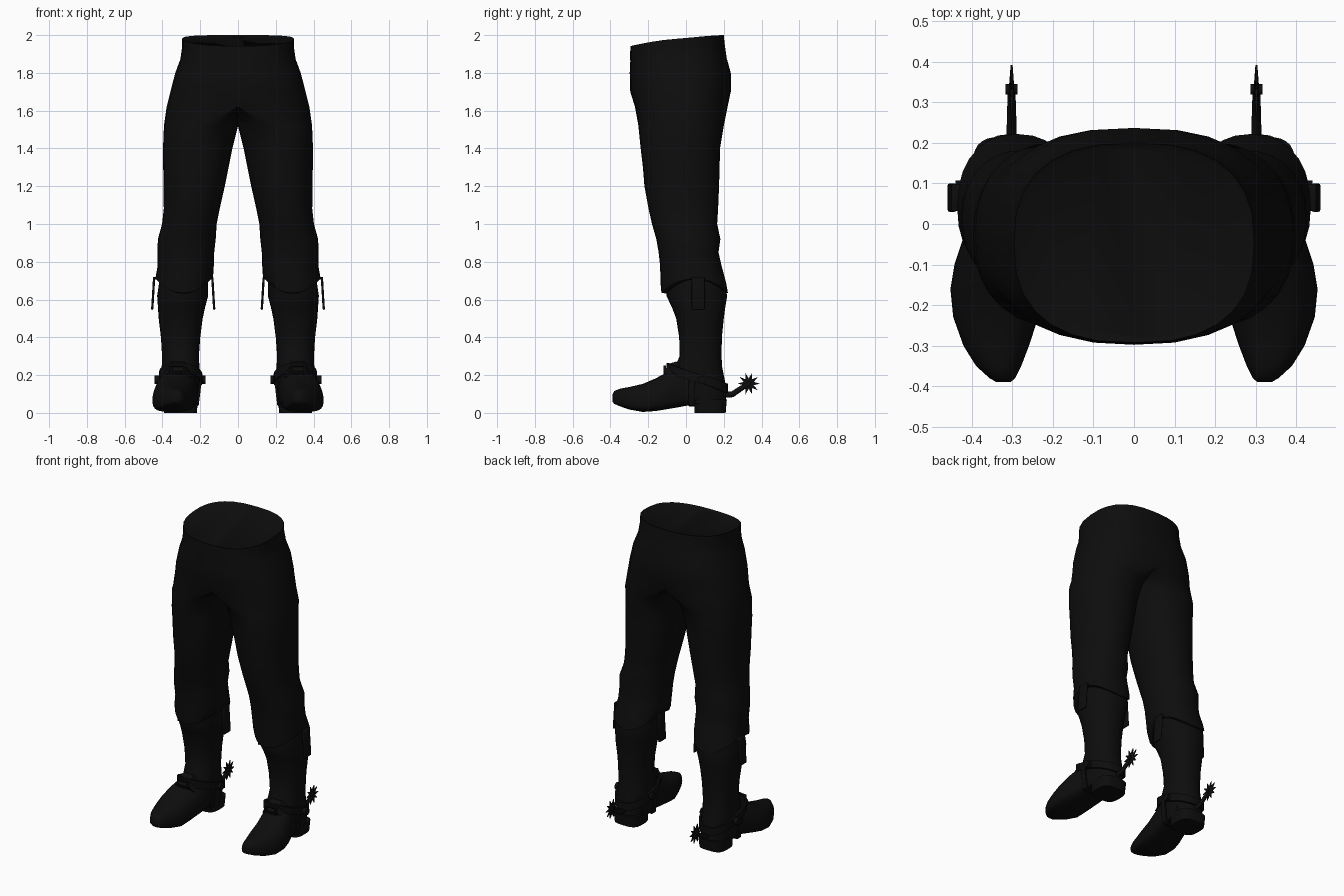
import bpy, bmesh, math
from mathutils import Vector

if "Cube" in bpy.data.objects:
    bpy.data.objects.remove(bpy.data.objects["Cube"])

black = bpy.data.materials.new("soft_black")
black.diffuse_color = (0.004, 0.004, 0.004, 1)
black.use_nodes = True
black.node_tree.nodes["Principled BSDF"].inputs["Base Color"].default_value = black.diffuse_color
N = 28


def finish(name, bm, angle=45):
    """Turn a right-hand bmesh into a mirrored, shaded object."""
    bmesh.ops.recalc_face_normals(bm, faces=bm.faces)
    me = bpy.data.meshes.new(name)
    bm.to_mesh(me)
    bm.free()
    ob = bpy.data.objects.new(name, me)
    bpy.context.collection.objects.link(ob)
    me.materials.append(black)
    mod = ob.modifiers.new("mirror", 'MIRROR')
    mod.use_clip = True
    mod.merge_threshold = 0.0005
    bpy.ops.object.select_all(action='DESELECT')
    ob.select_set(True)
    bpy.context.view_layer.objects.active = ob
    bpy.ops.object.shade_smooth_by_angle(angle=math.radians(angle))
    return ob


def loft(rings, start=True, end=True, closed=False):
    bm = bmesh.new()
    vs = [[bm.verts.new(p) for p in r] for r in rings]
    pairs = list(zip(vs, vs[1:])) + ([(vs[-1], vs[0])] if closed else [])
    for a, b in pairs:
        for i in range(len(a)):
            j = (i + 1) % len(a)
            bm.faces.new((a[i], a[j], b[j], b[i]))
    if start and not closed:
        bm.faces.new(vs[0])
    if end and not closed:
        bm.faces.new(vs[-1])
    return bm


def power(v, p):
    return math.copysign(abs(v) ** p, v)


def angles():
    return [(math.cos(2 * math.pi * i / N), math.sin(2 * math.pi * i / N)) for i in range(N)]


def oval(z, x0, x1, y0, y1, p=0.9, lift=0.0):
    """Horizontal ring between x0..x1, y0..y1; lift raises its left and right sides."""
    return [Vector(((x0 + x1) / 2 + (x1 - x0) / 2 * power(c, p),
                    (y0 + y1) / 2 + (y1 - y0) / 2 * power(s, p), z + lift * c * c))
            for c, s in angles()]


def half(z, x1, y0, y1, tilt=0.0):
    """Half ring of the hips, flat on the middle plane; tilt lowers the front."""
    pts = []
    for c, s in angles():
        y = (y0 + y1) / 2 + (y1 - y0) / 2 * power(s, 0.8)
        x = x1 * power(c, 0.8) if c > 1e-6 else 0.0
        pts.append(Vector((x, y, z - tilt * ((1 - s) / 2) ** 1.6)))
    return pts


def box(name, centre, size, bevel=0.004, lean=0.0):
    bm = bmesh.new()
    bmesh.ops.create_cube(bm, size=1)
    for v in bm.verts:
        v.co = Vector([v.co[k] * size[k] + centre[k] for k in range(3)])
        v.co.x -= lean * (v.co.z - centre[2])
    bmesh.ops.bevel(bm, geom=bm.edges[:], offset=bevel, segments=2, affect='EDGES', profile=0.5)
    return finish(name, bm)


def disc(name, centre, radius, depth, sides=12):
    """Short cylinder lying along x."""
    ring = [(radius * math.cos(2 * math.pi * i / sides), radius * math.sin(2 * math.pi * i / sides))
            for i in range(sides)]
    bm = loft([[Vector((centre[0] + d, centre[1] + a, centre[2] + b)) for a, b in ring]
               for d in (-depth / 2, depth / 2)])
    return finish(name, bm)


# Trousers: closed waist, hips, then the leg down to a scalloped hem
rim = half(2.0, 0.297, -0.293, 0.20, 0.058)
inner = [Vector((p.x * 0.95, -0.045 + (p.y + 0.045) * 0.95, p.z - 0.008)) for p in rim]
trousers = [inner, rim,
            half(1.95, 0.296, -0.296, 0.205, 0.045), half(1.88, 0.305, -0.295, 0.215, 0.02),
            half(1.80, 0.332, -0.298, 0.237), half(1.70, 0.358, -0.295, 0.237),
            half(1.62, 0.378, -0.27, 0.22)]
leg_sections = [(1.52, 0.0, 0.392, -0.252, 0.20), (1.40, 0.03, 0.397, -0.24, 0.18),
                (1.30, 0.05, 0.396, -0.228, 0.178), (1.20, 0.07, 0.394, -0.22, 0.175),
                (1.08, 0.097, 0.393, -0.198, 0.17), (1.00, 0.113, 0.402, -0.18, 0.165),
                (0.92, 0.118, 0.424, -0.157, 0.182), (0.85, 0.126, 0.427, -0.145, 0.172),
                (0.78, 0.128, 0.425, -0.137, 0.188)]
trousers += [oval(*s) for s in leg_sections]
trousers += [oval(0.69, 0.132, 0.436, -0.135, 0.212, lift=0.03),
             oval(0.635, 0.140, 0.436, -0.13, 0.222, lift=0.075),
             oval(0.632, 0.155, 0.420, -0.10, 0.205, lift=0.075)]
bm = loft(trousers, True, False)
bmesh.ops.delete(bm, geom=[f for f in bm.faces if all(v.co.x < 1e-5 for v in f.verts)],
                 context='FACES')
finish("trousers", bm, 60)

# Boot shaft
shaft = [(0.74, 0.16, 0.41, -0.09, 0.19), (0.62, 0.158, 0.428, -0.104, 0.218),
         (0.56, 0.174, 0.424, -0.075, 0.208), (0.50, 0.187, 0.420, -0.052, 0.20),
         (0.40, 0.20, 0.408, -0.036, 0.19), (0.30, 0.207, 0.402, -0.034, 0.188),
         (0.24, 0.204, 0.404, -0.06, 0.192), (0.16, 0.204, 0.405, -0.06, 0.208),
         (0.05, 0.215, 0.395, -0.05, 0.212)]
finish("boot_shaft", loft([oval(*s) for s in shaft]), 60)

# Boot foot: sections along y as (y, x centre, half width, bottom, top)
foot = [(0.14, 0.303, 0.088, 0.05, 0.19), (0.04, 0.307, 0.098, 0.045, 0.235),
        (-0.04, 0.318, 0.105, 0.03, 0.245), (-0.10, 0.332, 0.111, 0.02, 0.215),
        (-0.16, 0.341, 0.112, 0.01, 0.183), (-0.23, 0.341, 0.105, 0.005, 0.153),
        (-0.30, 0.340, 0.081, 0.018, 0.137), (-0.35, 0.334, 0.056, 0.035, 0.128),
        (-0.38, 0.325, 0.032, 0.048, 0.116), (-0.39, 0.322, 0.018, 0.06, 0.095)]
rings = []
for y, xc, w, z0, z1 in foot:
    rings.append([Vector((xc + w * power(c, 0.75), y,
                          z0 + (z1 - z0) * (0.35 + (0.65 * power(s, 1.0) if s > 0
                                                    else 0.35 * power(s, 0.45)))))
                  for c, s in angles()])
finish("boot_foot", loft(rings), 60)

# Stacked heel
finish("heel", loft([oval(0.07, 0.212, 0.398, 0.045, 0.216, 0.6),
                     oval(0.0, 0.218, 0.392, 0.045, 0.21, 0.6)]))

# Spur strap: tilted band from the instep round to the heel
strap = []
for c, s in angles():
    x, y = 0.303 + 0.114 * power(c, 0.85), 0.06 + 0.162 * power(s, 0.85)
    z = 0.185 - 0.055 * s
    if s < 0:
        x += 0.012 * -s
    dx, dy = 0.012 * c, 0.012 * s
    strap.append([Vector((x, y, z - 0.024)), Vector((x, y, z + 0.024)),
                  Vector((x - dx, y - dy, z + 0.024)), Vector((x - dx, y - dy, z - 0.024))])
finish("spur_strap", loft(strap, closed=True), 40)

# Instep flap and buckle frame
flap = []
for y, z, w in ((-0.118, 0.222, 0.075), (-0.085, 0.262, 0.068), (-0.05, 0.272, 0.06)):
    flap.append([Vector((0.318 + w, y + 0.02, z - 0.035)), Vector((0.318 + w * 0.6, y, z)),
                 Vector((0.318 - w * 0.6, y, z)), Vector((0.318 - w, y + 0.02, z - 0.035))])
finish("instep_flap", loft(flap), 40)
for dz in (-0.02, 0.02):
    box("buckle_bar", (0.318, -0.112, 0.228 + dz), (0.07, 0.014, 0.008), 0.002)
for dx in (-0.033, 0.033):
    box("buckle_side", (0.318 + dx, -0.112, 0.228), (0.008, 0.014, 0.046), 0.002)

# Strap buttons and the strap running under the arch
for x in (0.187, 0.427):
    disc("strap_button", (x, 0.085, 0.175), 0.022, 0.028)
for x, lean in ((0.206, 0.12), (0.408, -0.12)):
    box("arch_strap", (x, 0.03, 0.105), (0.012, 0.035, 0.13), 0.003, lean)
box("arch_strap_bottom", (0.307, 0.03, 0.04), (0.19, 0.035, 0.01), 0.003)

# Pull tabs hanging over the boot tops
for x, lean in ((0.449, 0.06), (0.131, -0.06)):
    box("pull_tab", (x, 0.065, 0.633), (0.012, 0.07, 0.175), 0.005, lean)
for x in (0.435, 0.145):
    box("pull_tab_fold", (x, 0.065, 0.712), (0.03, 0.065, 0.014), 0.004)

# Spur shank
shank = [(0.195, 0.095, 0.012), (0.245, 0.098, 0.012), (0.285, 0.125, 0.011), (0.335, 0.157, 0.009)]
rings = []
for k, (y, z, r) in enumerate(shank):
    a, b = shank[max(k - 1, 0)], shank[min(k + 1, len(shank) - 1)]
    t = Vector((0, b[0] - a[0], b[1] - a[1])).normalized()
    up = Vector((0, -t.z, t.y))
    rings.append([Vector((0.302 + r * math.cos(i * math.pi / 4), y, z))
                  + up * r * 1.3 * math.sin(i * math.pi / 4) for i in range(8)])
finish("spur_shank", loft(rings))
disc("spur_pin", (0.302, 0.332, 0.155), 0.013, 0.03)

# Star-shaped rowel
bm = bmesh.new()
hubs = [bm.verts.new((0.302 + d, 0.332, 0.155)) for d in (-0.007, 0.007)]
edge = []
for i in range(20):
    r = 0.06 if i % 2 == 0 else 0.028
    a = math.pi * i / 10
    edge.append([bm.verts.new((0.302 + d * r ** -0.5 * 0.1, 0.332 + r * math.cos(a),
                               0.155 + r * math.sin(a))) for d in (-0.006, 0.006)])
for i in range(20):
    p, q = edge[i], edge[(i + 1) % 20]
    bm.faces.new((p[0], q[0], q[1], p[1]))
    bm.faces.new((hubs[0], p[0], q[0]))
    bm.faces.new((hubs[1], p[1], q[1]))
finish("spur_rowel", bm, 30)
